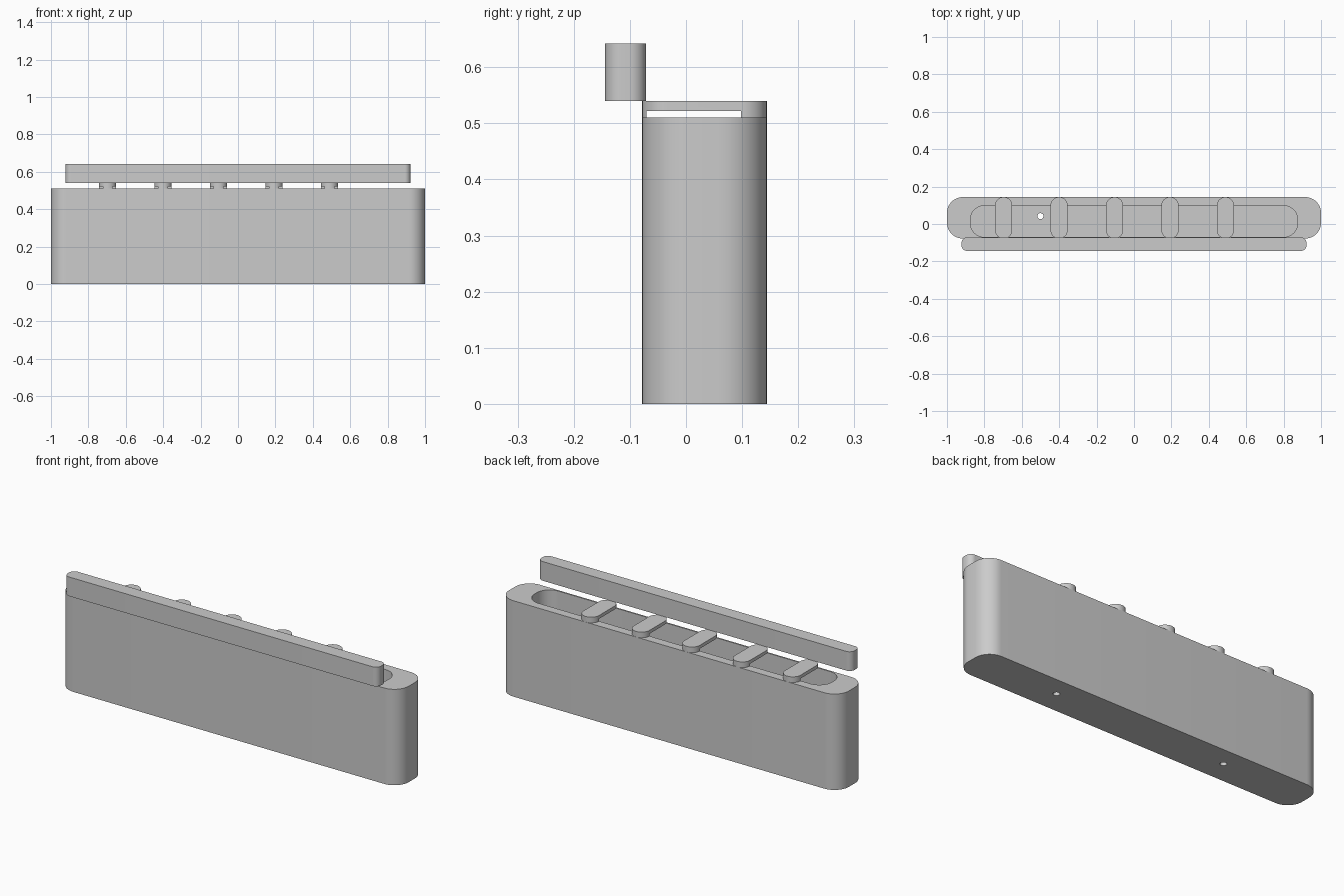
import bpy
import math

cube = bpy.data.objects.get("Cube")
if cube:
    bpy.data.objects.remove(cube, do_unlink=True)

grey = bpy.data.materials.new("plain grey")
grey.use_nodes = True
grey.diffuse_color = (0.6, 0.6, 0.6, 1)
grey.node_tree.nodes["Principled BSDF"].inputs["Base Color"].default_value = (0.6, 0.6, 0.6, 1)


def rounded_slab(name, x, y, z, radius, steps=12):
    """Upright prism with rounded corners; x, y and z are (low, high) ranges."""
    corners = [(x[1], y[1]), (x[0], y[1]), (x[0], y[0]), (x[1], y[0])]
    outline = []
    for i, (cx, cy) in enumerate(corners):
        cx -= math.copysign(radius, cx - sum(x) / 2)
        cy -= math.copysign(radius, cy - sum(y) / 2)
        for s in range(steps + 1):
            a = math.pi / 2 * (i + s / steps)
            outline.append((cx + radius * math.cos(a), cy + radius * math.sin(a)))
    n = len(outline)
    verts = [(px, py, h) for h in z for px, py in outline]
    faces = [tuple(reversed(range(n))), tuple(range(n, 2 * n))]
    faces += [(i, (i + 1) % n, n + (i + 1) % n, n + i) for i in range(n)]
    mesh = bpy.data.meshes.new(name)
    mesh.from_pydata(verts, [], faces)
    mesh.materials.append(grey)
    obj = bpy.data.objects.new(name, mesh)
    bpy.context.collection.objects.link(obj)
    return obj


def activate(obj):
    bpy.ops.object.select_all(action='DESELECT')
    obj.select_set(True)
    bpy.context.view_layer.objects.active = obj


def cut(obj, cutter):
    mod = obj.modifiers.new("cut", 'BOOLEAN')
    mod.operation = 'DIFFERENCE'
    mod.solver = 'EXACT'
    mod.object = cutter
    activate(obj)
    bpy.ops.object.modifier_apply(modifier=mod.name)


BACK, FRONT, RIM = 0.144, -0.078, 0.51

# Hollow case with a long pocket open at the top
case = rounded_slab("case", (-1, 1), (FRONT, BACK), (0, RIM), 0.085)
pocket = rounded_slab("pocket_cutter", (-0.875, 0.875), (-0.07, 0.098), (0.02, 0.522), 0.075)
pocket.hide_render = True
cut(case, pocket)

# Two drain holes through the floor
for hx in (-0.5, 0.5):
    bpy.ops.mesh.primitive_cylinder_add(vertices=24, radius=0.016, depth=0.1, location=(hx, 0.042, 0))
    drill = bpy.context.object
    cut(case, drill)
    bpy.data.objects.remove(drill, do_unlink=True)

# Round-ended bridges across the opening, raised over the pocket
parts = [case]
for i in range(5):
    cx = -0.697 + i * 0.2965
    bridge = rounded_slab(f"bridge_{i + 1}", (cx - 0.046, cx + 0.046), (FRONT, BACK), (RIM, 0.54), 0.0455)
    cut(bridge, pocket)
    parts.append(bridge)
bpy.data.objects.remove(pocket, do_unlink=True)

# Long bar in front, above the rim
parts.append(rounded_slab("front_bar", (-0.922, 0.922), (-0.144, -0.071), (0.54, 0.642), 0.03))

for part in parts:
    activate(part)
    bpy.ops.object.shade_smooth_by_angle(angle=math.radians(30))
